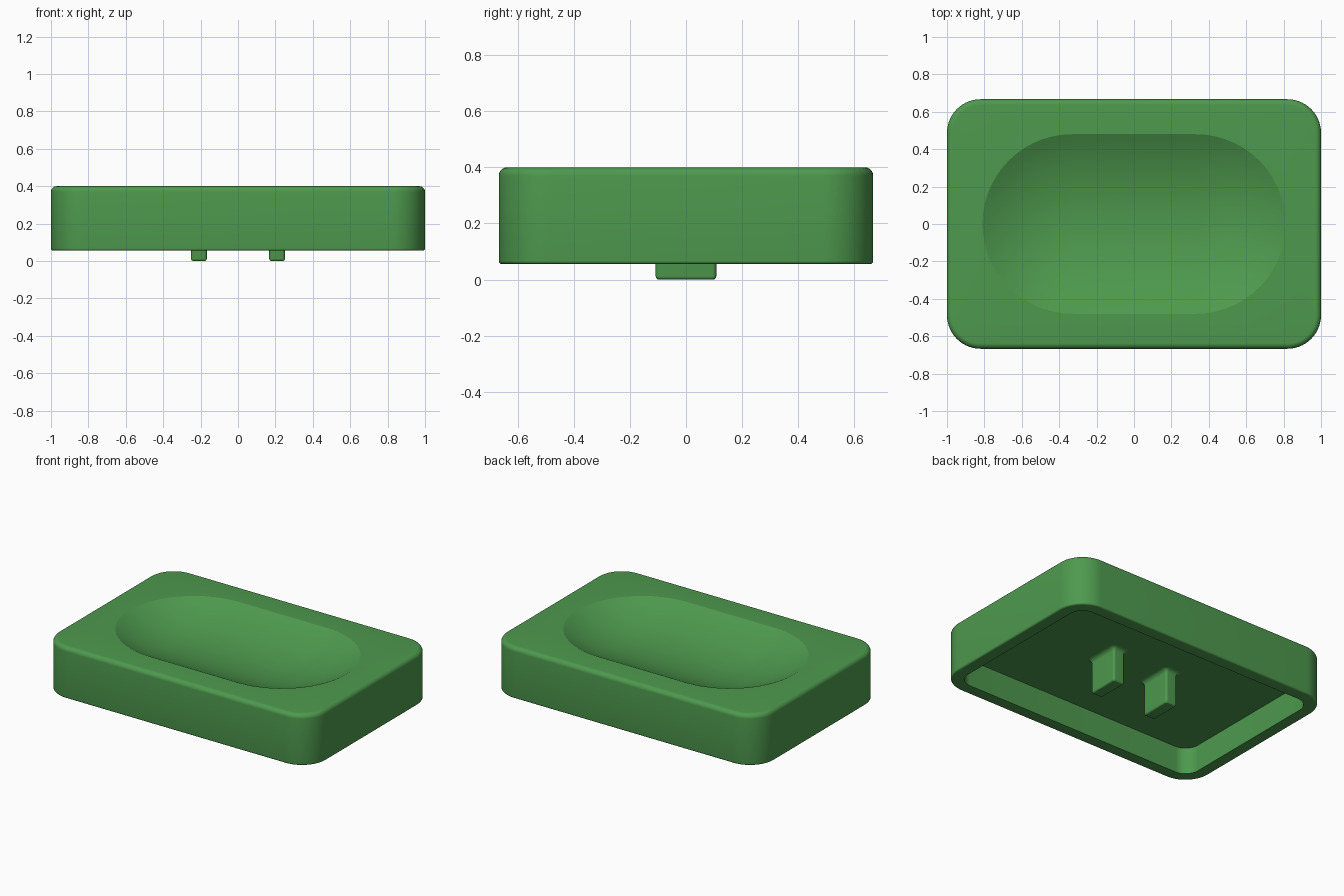
import bpy, bmesh, math

if "Cube" in bpy.data.objects:
    bpy.data.objects.remove(bpy.data.objects["Cube"])

SEG = 14  # segments per rounded corner

green = bpy.data.materials.new("green")
green.diffuse_color = (0.076, 0.32, 0.076, 1)
green.use_nodes = True
green.node_tree.nodes["Principled BSDF"].inputs["Base Color"].default_value = green.diffuse_color


def ring(bm, hx, hy, r, z, cx=0.0):
    """Rounded rectangle loop of vertices, counter-clockwise from above."""
    verts = []
    for k, (sx, sy) in enumerate(((1, 1), (-1, 1), (-1, -1), (1, -1))):
        for i in range(SEG + 1):
            a = math.pi / 2 * (k + i / SEG)
            verts.append(bm.verts.new((cx + sx * (hx - r) + r * math.cos(a),
                                       sy * (hy - r) + r * math.sin(a), z)))
    return verts


def loft(name, sections, cx=0.0, cap_first=False, cap_last=False):
    """Skin a row of rounded rectangles (half x, half y, radius, z)."""
    bm = bmesh.new()
    rings = [ring(bm, *s, cx) for s in sections]
    n = len(rings[0])
    for a, b in zip(rings, rings[1:]):
        for i in range(n):
            j = (i + 1) % n
            bm.faces.new((a[i], a[j], b[j], b[i]))
    if cap_first:
        bm.faces.new(rings[0][::-1])
    if cap_last:
        bm.faces.new(rings[-1])
    bmesh.ops.remove_doubles(bm, verts=bm.verts, dist=1e-5)
    bmesh.ops.recalc_face_normals(bm, faces=bm.faces)
    me = bpy.data.meshes.new(name)
    bm.to_mesh(me)
    bm.free()
    me.materials.append(green)
    ob = bpy.data.objects.new(name, me)
    bpy.context.collection.objects.link(ob)
    bpy.ops.object.select_all(action='DESELECT')
    ob.select_set(True)
    bpy.context.view_layer.objects.active = ob
    bpy.ops.object.shade_smooth_by_angle(angle=math.radians(20))
    return ob


HX, HY, R = 1.0, 0.667, 0.18
BOTTOM, TOP, FLOOR, WALL = 0.055, 0.4, 0.235, 0.083


def inset(d, z):
    return (HX - d, HY - d, R - d, z)


# Underside hollow and rim
body = [inset(WALL, FLOOR), inset(WALL, BOTTOM)]
# Outer wall with small lower and larger upper rounding
for i in range(6):
    a = math.pi / 2 * i / 5
    body.append(inset(0.012 * (1 - math.sin(a)), BOTTOM + 0.012 * (1 - math.cos(a))))
for i in range(8):
    a = math.pi / 2 * i / 7
    body.append(inset(0.03 * (1 - math.cos(a)), TOP - 0.03 * (1 - math.sin(a))))
# Long oval hollow on top: a circular arc swept round a short spine
SPINE, DISH_R, DEPTH = 0.33, 0.48, 0.12
ball = (DISH_R ** 2 + DEPTH ** 2) / (2 * DEPTH)
STEPS = 14
for i in range(STEPS + 1):
    r = DISH_R * (1 - i / STEPS)
    z = TOP - DEPTH + ball - math.sqrt(ball ** 2 - r ** 2)
    body.append((SPINE + r, r, r, z))
loft("dish_body", body, cap_first=True)

# Two ribs under the floor, flared where they join it
RX, RY, RR = 0.042, 0.108, 0.014
rib = []
for i in range(5):
    a = math.pi / 2 * i / 4
    d = 0.012 * (1 - math.sin(a))
    rib.append((RX - d, RY - d, RR - d, 0.012 * (1 - math.cos(a))))
for i in range(6):
    a = math.pi / 2 * i / 5
    d = 0.03 * (1 - math.cos(a))
    rib.append((RX + d, RY + d, RR + d, FLOOR - 0.03 * (1 - math.sin(a))))
for side, x in (("left", -0.209), ("right", 0.209)):
    loft("rib_" + side, rib, cx=x, cap_first=True)
